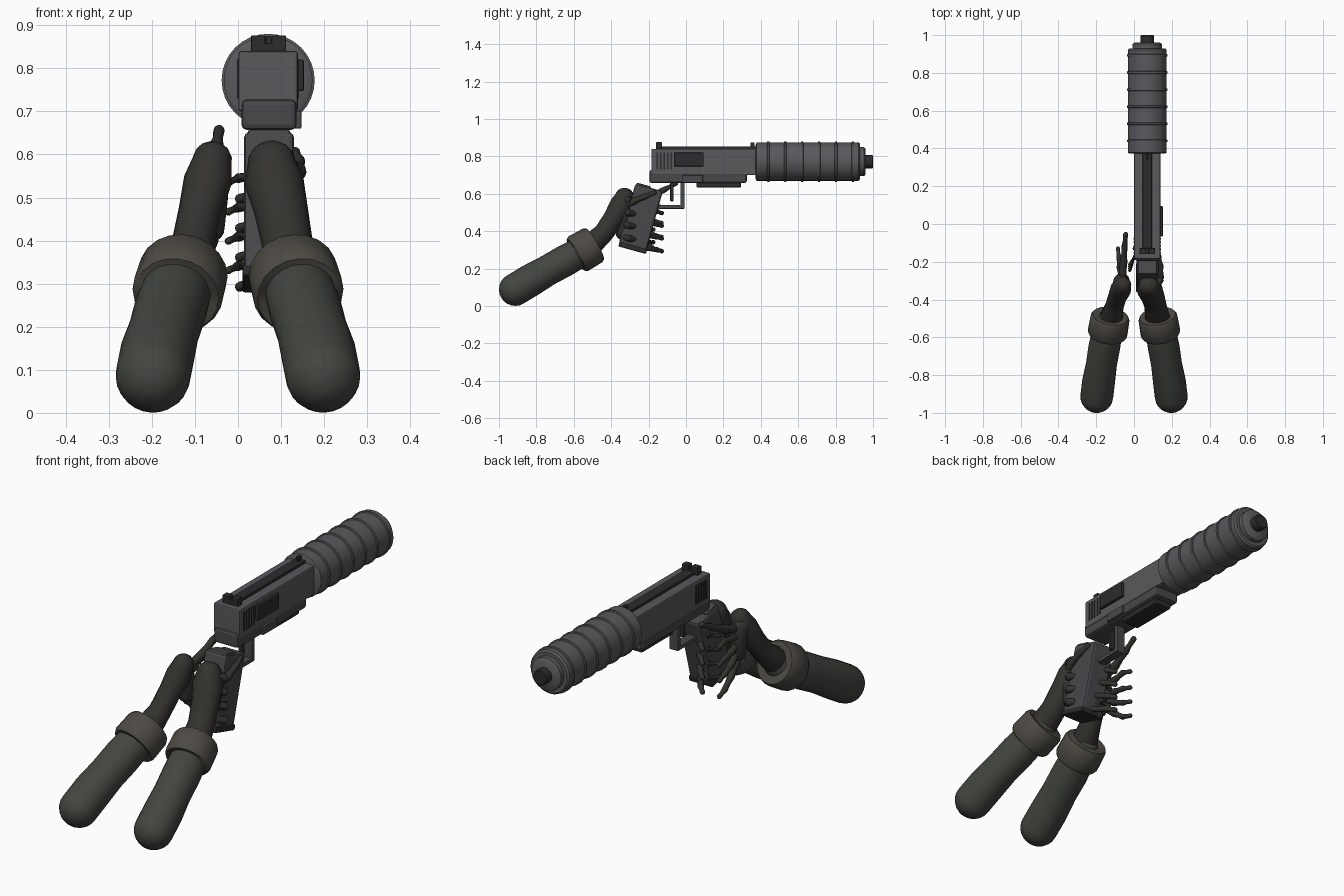
import bpy, bmesh, math
from mathutils import Vector, Matrix

if "Cube" in bpy.data.objects:
    bpy.data.objects.remove(bpy.data.objects["Cube"])

def mat(name, r, g, b):
    m = bpy.data.materials.new(name)
    m.diffuse_color = (r, g, b, 1)
    m.use_nodes = True
    m.node_tree.nodes["Principled BSDF"].inputs["Base Color"].default_value = m.diffuse_color
    return m

STEEL = mat("steel", .10, .10, .11)
POLYMER = mat("polymer", .065, .065, .07)
DARK = mat("dark", .025, .025, .028)
SLEEVE = mat("sleeve", .055, .06, .05)
CUFF = mat("cuff_cloth", .075, .068, .058)
GLOVE = mat("glove", .035, .032, .028)
GX, BZ = .07, .772          # gun centre plane and bore height

def finish(name, bm, m, smooth=True):
    bmesh.ops.recalc_face_normals(bm, faces=bm.faces)
    me = bpy.data.meshes.new(name)
    bm.to_mesh(me)
    bm.free()
    ob = bpy.data.objects.new(name, me)
    bpy.context.collection.objects.link(ob)
    me.materials.append(m)
    if smooth:
        bpy.ops.object.select_all(action='DESELECT')
        ob.select_set(True)
        bpy.context.view_layer.objects.active = ob
        bpy.ops.object.shade_smooth_by_angle(angle=math.radians(40))
    return ob

def box(name, x, y, z, m, bevel=0., rot=0.):
    """Box from (min, max) ranges, turned about x around its centre."""
    c = Vector([(a[0] + a[1]) / 2 for a in (x, y, z)])
    s = [a[1] - a[0] for a in (x, y, z)]
    bm = bmesh.new()
    bmesh.ops.create_cube(bm, size=1, matrix=Matrix.Translation(c) @
                          Matrix.Rotation(rot, 4, 'X') @ Matrix.Diagonal((*s, 1)))
    ob = finish(name, bm, m, False)
    if bevel:
        b = ob.modifiers.new("bevel", 'BEVEL')
        b.width, b.segments = bevel, 2
    return ob

def loft(name, stations, m, n=14, wide=1.):
    """Tube through (point, radius) stations; ends are closed."""
    bm = bmesh.new()
    pts = [Vector(p) for p, r in stations]
    rings = []
    for i, (p, r) in enumerate(stations):
        t = pts[min(i + 1, len(pts) - 1)] - pts[max(i - 1, 0)]
        q = t.normalized()
        u = Vector((1, 0, 0)) - q * q.x
        u.normalize()
        v = q.cross(u)
        rings.append([bm.verts.new(pts[i] + r * (u * math.cos(a) * wide + v * math.sin(a)))
                      for a in (2 * math.pi * k / n for k in range(n))])
    for a, b in zip(rings, rings[1:]):
        for k in range(n):
            bm.faces.new((a[k], a[(k + 1) % n], b[(k + 1) % n], b[k]))
    bm.faces.new(rings[0])
    bm.faces.new(rings[-1])
    return finish(name, bm, m)

def capped(stations, steps=4):
    """Add rounded ends to a list of tube stations."""
    def dome(p, q, r):
        d = (Vector(p) - Vector(q)).normalized()
        return [(Vector(p) + d * r * math.sin(a), r * math.cos(a) + .0005)
                for a in (math.pi / 2 * k / steps for k in range(steps, 0, -1))]
    a = dome(stations[0][0], stations[1][0], stations[0][1])
    b = dome(stations[-1][0], stations[-2][0], stations[-1][1])
    return a + list(stations) + b[::-1]

def lathe(name, profile, m, n=32):
    return loft(name, [((GX, y, BZ), r) for y, r in profile], m, n)

# slide with rib, sights, port and grip slots
box("slide", (.001, .139), (-.185, .38), (.70, .84), STEEL, .006)
box("top_rib", (.046, .094), (-.14, .375), (.835, .853), DARK, .003)
box("rear_sight_base", (.03, .112), (-.16, -.128), (.838, .857), DARK, .003)
for i, x in enumerate((.03, .078)):
    box(f"rear_sight_post_{i}", (x, x + .034), (-.16, -.128), (.85, .876), DARK, .003)
box("front_sight", (.064, .078), (.345, .367), (.85, .874), DARK, .002)
box("ejection_port", (.13, .153), (-.065, .094), (.747, .82), DARK, .004)
for i in range(5):
    y = -.158 + i * .019
    for side, x in (("left", -.002), ("right", .136)):
        box(f"slide_slot_{side}_{i}", (x, x + .006), (y, y + .008), (.73, .82), DARK)

# frame, rail, guard and trigger
box("frame", (.008, .136), (-.195, .325), (.657, .728), POLYMER, .012)
box("slide_stop", (.13, .147), (-.02, .09), (.66, .70), POLYMER, .003)
box("rail", (.025, .118), (.055, .295), (.633, .665), DARK, .008)
box("guard_front", (.048, .094), (-.03, -.008), (.52, .665), POLYMER, .004)
box("guard_bottom", (.048, .094), (-.15, -.008), (.52, .54), POLYMER, .004)
box("trigger", (.06, .082), (-.085, -.066), (.56, .665), DARK, .004)

# raked grip
tilt = -math.radians(15.5)
box("grip", (.014, .13), (-.318, -.166), (.305, .64), POLYMER, .012, tilt)
box("magazine_base", (.010, .134), (-.361, -.208), (.298, .325), DARK, .006, tilt)
box("grip_top", (.022, .122), (-.27, -.19), (.61, .65), POLYMER, .008, tilt)

# suppressor and muzzle
lathe("suppressor", [(.372, .09), (.378, .103), (.922, .103), (.93, .095),
                     (.93, .078), (.952, .078), (.96, .068)], STEEL)
for i in range(6):
    y = .44 + i * .0905
    lathe(f"suppressor_ring_{i}", [(y - .008, .10), (y - .005, .108),
                                   (y + .005, .108), (y + .008, .10)], STEEL)
lathe("muzzle", [(.95, .036), (.996, .036), (1, .032)], DARK, 16)

# mirrored sleeves and cuffs
for side, s in (("left", -1), ("right", 1)):
    loft(f"{side}_sleeve", capped([
        ((s * .197, -.913, .088), .087), ((s * .187, -.83, .138), .087),
        ((s * .172, -.74, .19), .082), ((s * .157, -.65, .24), .084),
        ((s * .14, -.56, .29), .08), ((s * .13, -.52, .312), .07)], 6), SLEEVE, 24)
    a, b = Vector((s * .142, -.588, .273)), Vector((s * .125, -.487, .331))
    loft(f"{side}_cuff", [(a.lerp(b, t), r) for t, r in
         ((0, .075), (0, .098), (.12, .106), (.88, .104), (1, .096), (1, .06))], CUFF, 20)

# palms and wrists
loft("left_hand", capped([
    ((-.122, -.5, .335), .062), ((-.105, -.44, .39), .05), ((-.088, -.385, .47), .05),
    ((-.07, -.345, .54), .056), ((-.06, -.325, .585), .046)]), GLOVE)
loft("right_hand", capped([
    ((.125, -.5, .335), .062), ((.115, -.44, .39), .055), ((.1, -.385, .47), .058),
    ((.083, -.345, .54), .064), ((.078, -.33, .58), .052)]), GLOVE, 14, 1.08)
loft("left_palm", capped([((-.07, -.31, .56), .042), ((-.065, -.3, .5), .042),
                          ((-.065, -.3, .43), .034)]), GLOVE, 12)
loft("right_palm", capped([((.1, -.34, .53), .045), ((.095, -.34, .46), .045),
                           ((.09, -.34, .39), .036)]), GLOVE, 12)

def finger(name, pts, r):
    """Jointed finger: thick at the knuckles, thin between them."""
    st = []
    for i, p in enumerate(pts):
        p = Vector(p)
        k = r * (1 - .15 * i)
        if i:
            st.append((Vector(pts[i - 1]).lerp(p, .5), k * .88))
        st.append((p, k))
    loft(name, capped(st, 3), GLOVE, 10)

# left fingers reach forward, right fingers wrap the grip
for i, z in enumerate((.53, .445, .37, .295)):
    root = .52 - i * .04
    finger(f"left_finger_{i}", [(-.065, -.29, root), (-.075, -.23, (root + z) / 2),
                                (-.08, -.175, z + .012), (-.085, -.13, z)], .02)
    zr = .575 - i * .068
    finger(f"right_finger_{i}", [(.11, -.335, zr), (.14, -.305, zr - .01),
                                 (.08, -.22, zr - .02), (.0, -.175, zr - .03),
                                 (-.022, -.215 - i * .01, zr - .04)], .022)
    finger(f"right_fingertip_{i}", [(.09, -.2 - i * .012, zr - .06),
                                    (.03, -.155, zr - .07), (.005, -.13, zr - .078)], .017)

# thumbs
finger("left_thumb", [(-.062, -.3, .55), (-.055, -.2, .58), (-.05, -.12, .62),
                      (-.044, -.055, .655)], .024)
finger("right_thumb", [(.115, -.35, .53), (.14, -.28, .56), (.14, -.22, .585),
                       (.132, -.17, .605)], .023)
